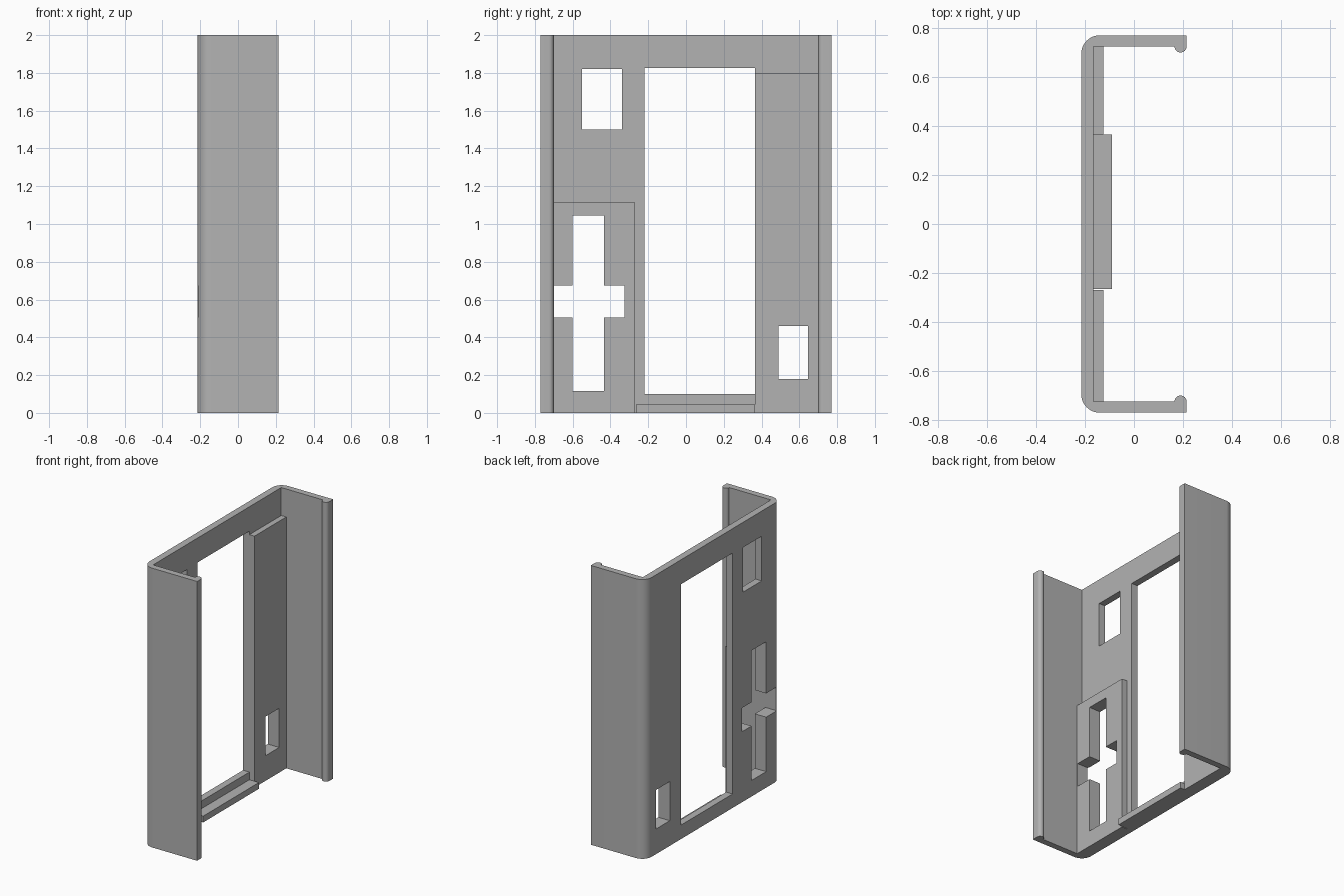
import bpy
import bmesh
from math import pi, sin, cos

scene_cube = bpy.data.objects.get("Cube")
if scene_cube:
    bpy.data.objects.remove(scene_cube, do_unlink=True)

grey = bpy.data.materials.new("plain grey")
grey.use_nodes = True
colour = (0.448, 0.448, 0.448, 1)
grey.diffuse_color = colour
grey.node_tree.nodes["Principled BSDF"].inputs["Base Color"].default_value = colour

BACK, INNER, FRONT = -0.215, -0.165, 0.215   # x of back face, plate face, wall ends
HALF, WALL = 0.77, 0.725                     # y of outer and inner wall faces


def prism(name, outline, z0, z1):
    """Extrude an (x, y) outline from z0 to z1."""
    bm = bmesh.new()
    face = bm.faces.new([bm.verts.new((x, y, z0)) for x, y in outline])
    top = bmesh.ops.extrude_face_region(bm, geom=[face])["geom"]
    verts = [v for v in top if isinstance(v, bmesh.types.BMVert)]
    bmesh.ops.translate(bm, verts=verts, vec=(0, 0, z1 - z0))
    bmesh.ops.recalc_face_normals(bm, faces=bm.faces)
    mesh = bpy.data.meshes.new(name)
    bm.to_mesh(mesh)
    bm.free()
    mesh.materials.append(grey)
    obj = bpy.data.objects.new(name, mesh)
    bpy.context.collection.objects.link(obj)
    return obj


def box(name, x0, x1, y0, y1, z0, z1):
    return prism(name, [(x0, y0), (x1, y0), (x1, y1), (x0, y1)], z0, z1)


def select(obj):
    bpy.ops.object.select_all(action='DESELECT')
    obj.select_set(True)
    bpy.context.view_layer.objects.active = obj


def cut(obj, openings):
    """Cut (y0, y1, z0, z1) openings straight through along x."""
    for opening in openings:
        cutter = box("cutter", -0.4, 0, *opening)
        cutter.hide_render = True
        mod = obj.modifiers.new("opening", 'BOOLEAN')
        mod.operation = 'DIFFERENCE'
        mod.solver = 'EXACT'
        mod.object = cutter
        select(obj)
        bpy.ops.object.modifier_apply(modifier=mod.name)
        bpy.data.objects.remove(cutter, do_unlink=True)


def arc(cx, cy, r, a0, a1, n):
    return [(cx + r * cos(a0 + (a1 - a0) * i / n),
             cy + r * sin(a0 + (a1 - a0) * i / n)) for i in range(n + 1)]


# Channel: rounded outer corners, square inner corners, a bead along each wall end
r, bead = 0.075, 0.025
half = [(INNER, WALL)]
half += arc(FRONT - bead, WALL, bead, -pi, 0, 12)
half += [(FRONT, HALF)]
half += arc(BACK + r, HALF - r, r, pi / 2, pi, 12)
channel = prism("channel", half + [(x, -y) for x, y in reversed(half)], 0, 2)

# Openings
window = (-0.22, 0.365, 0.10, 1.825)
upper_hole = (-0.55, -0.34, 1.50, 1.82)
lower_hole = (0.49, 0.645, 0.18, 0.46)
cross = [(-0.60, -0.435, 0.115, 1.045), (-0.72, -0.325, 0.505, 0.675)]
cut(channel, [window, upper_hole, lower_hole] + cross)
select(channel)
bpy.ops.object.shade_smooth_by_angle(angle=pi / 6)

# Raised pads on the inside of the plate
cross_pad = box("cross_pad", INNER, -0.125, -WALL, -0.27, 0, 1.115)
cut(cross_pad, cross)
tall_pad = box("tall_pad", INNER, -0.125, 0.365, WALL, 0, 1.80)
cut(tall_pad, [lower_hole])

# Bottom ledge between the pads
box("bottom_ledge", INNER, -0.09, -0.265, 0.365, 0, 0.045)
